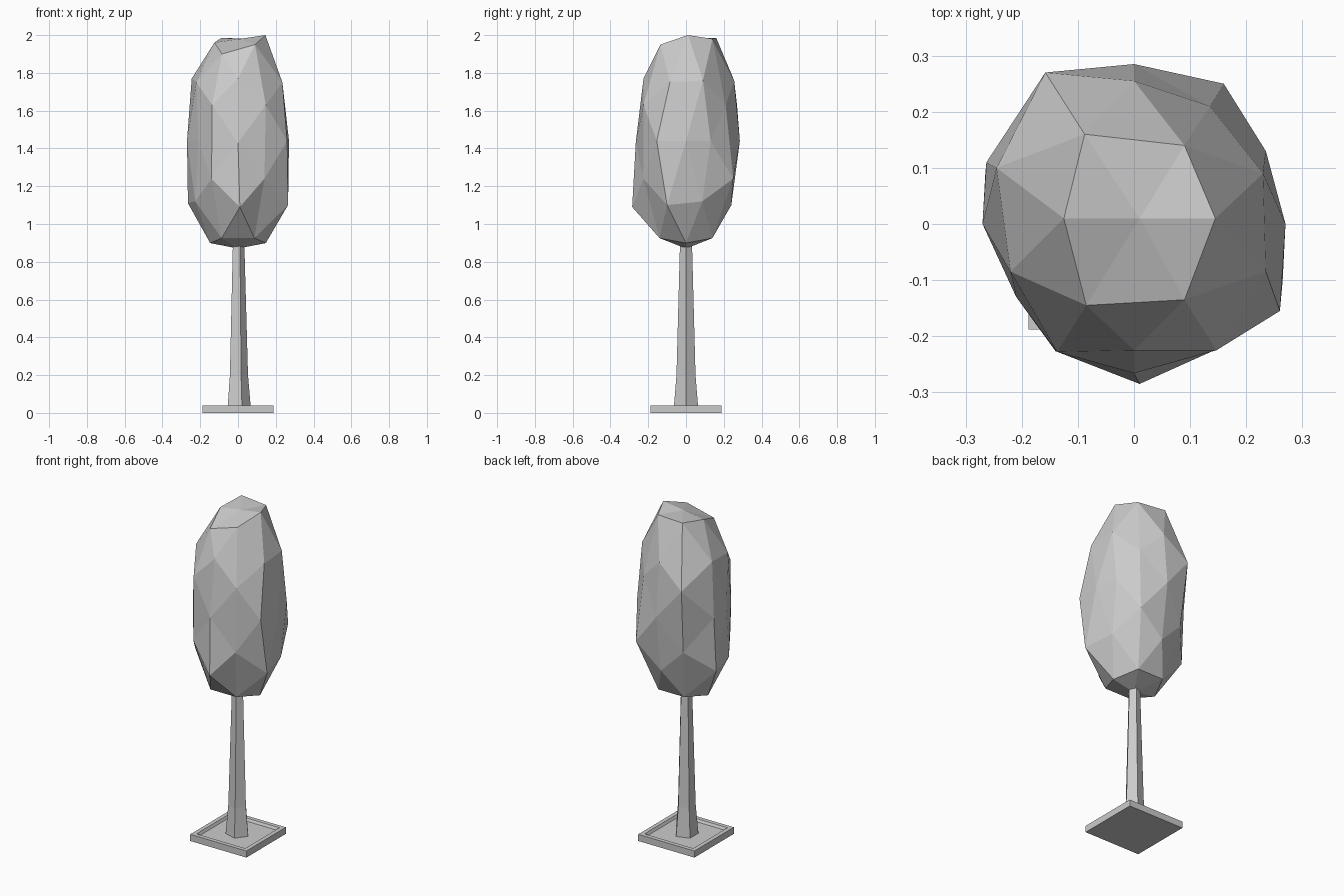
import bpy, bmesh
from math import cos, sin, pi
from itertools import product
from mathutils import Vector

if "Cube" in bpy.data.objects:
    bpy.data.objects.remove(bpy.data.objects["Cube"])


def finish(bm, name):
    bmesh.ops.recalc_face_normals(bm, faces=bm.faces)
    mesh = bpy.data.meshes.new(name)
    bm.to_mesh(mesh)
    bm.free()
    obj = bpy.data.objects.new(name, mesh)
    bpy.context.collection.objects.link(obj)
    return obj


def loft(name, sides, rings, turn=0.0):
    """Closed prism through (z, radius) rings."""
    bm = bmesh.new()
    loops = [[bm.verts.new((r * cos(turn + 2 * pi * i / sides),
                            r * sin(turn + 2 * pi * i / sides), z))
              for i in range(sides)] for z, r in rings]
    for a, b in zip(loops, loops[1:]):
        for i in range(sides):
            j = (i + 1) % sides
            bm.faces.new((a[i], a[j], b[j], b[i]))
    bm.faces.new(loops[0][::-1])
    bm.faces.new(loops[-1])
    return finish(bm, name)


# Square tray with raised rim and sunken floor
q = 2 ** 0.5
loft("planter_base", 4, [(0, .188 * q), (.04, .188 * q), (.04, .163 * q),
                         (.025, .155 * q)], pi / 4)

# Five-sided tapering trunk, flared at the foot
loft("trunk", 5, [(0, .07), (.2, .053), (.7, .039), (.95, .032)])

# Crown: once-subdivided icosahedron, edge-up, stretched
phi = (1 + 5 ** 0.5) / 2
ico = []
for s, t in product((1, -1), repeat=2):
    ico += [Vector((s, 0, t * phi)), Vector((0, s * phi, t)), Vector((s * phi, t, 0))]
points = [v.normalized() for v in ico]
for i, a in enumerate(ico):
    for b in ico[:i]:
        if abs((a - b).length - 2) < .01:
            points.append((a + b).normalized())
bm = bmesh.new()
for p in points:
    bm.verts.new(p)
bmesh.ops.convex_hull(bm, input=bm.verts)
for v in bm.verts:
    v.co = Vector((.28 * v.co.x, .28 * v.co.y, 1.435 + .63 * v.co.z))

# Irregular corners of the crown: nearest vertex is pulled to each point
nudges = [
    (.145, .01, 2.0), (-.125, .01, 1.96), (.01, .01, 1.98),
    (-.088, .16, 1.985), (.09, .14, 1.98), (.09, -.135, 1.95), (-.085, -.145, 1.90),
    (0, .255, 1.76), (0, -.225, 1.77), (.23, .09, 1.76), (.235, -.085, 1.75),
    (-.245, .1, 1.77), (-.22, -.085, 1.75),
    (-.158, .27, 1.63), (.135, .21, 1.63), (-.137, -.228, 1.63), (.147, -.225, 1.63),
    (.235, .13, 1.44), (.26, -.155, 1.44), (-.263, .11, 1.44), (-.21, -.13, 1.44),
    (.27, 0, 1.44), (-.27, 0, 1.44), (0, .285, 1.44), (0, -.266, 1.43),
    (.01, -.285, 1.09), (0, .24, 1.1), (.265, -.1, 1.1), (-.265, .09, 1.11),
    (.16, .25, 1.24), (0, 0, .87),
]
start = [(v, v.co.copy()) for v in bm.verts]
for n in nudges:
    target = Vector(n)
    vert = min(start, key=lambda s: (s[1] - target).length)[0]
    vert.co = target
finish(bm, "crown")
